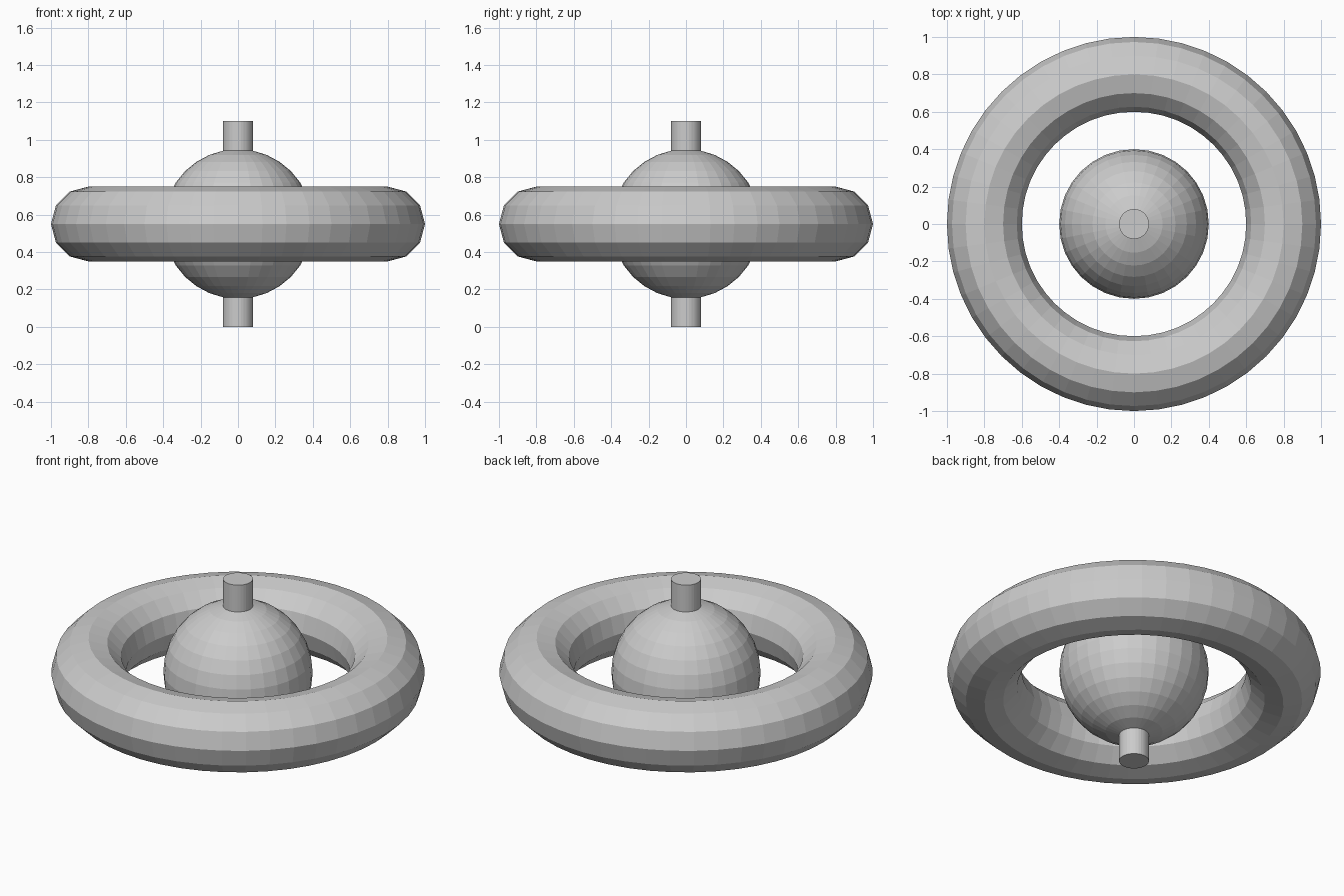
import bpy

cube = bpy.data.objects.get("Cube")
if cube:
    bpy.data.objects.remove(cube, do_unlink=True)

CENTRE = (0, 0, 0.55)

# Single light grey finish
grey = bpy.data.materials.new("light_grey")
grey.use_nodes = True
colour = (0.6, 0.6, 0.6, 1)
grey.diffuse_color = colour
grey.node_tree.nodes["Principled BSDF"].inputs["Base Color"].default_value = colour


def finish(name):
    """Name the new part, colour it and keep its facets flat."""
    part = bpy.context.object
    part.name = name
    part.data.name = name
    part.data.materials.append(grey)
    bpy.ops.object.shade_flat()


# Outer ring
bpy.ops.mesh.primitive_torus_add(location=CENTRE, major_radius=0.8, minor_radius=0.2,
                                 major_segments=48, minor_segments=12)
finish("ring")

# Central ball
bpy.ops.mesh.primitive_uv_sphere_add(location=CENTRE, radius=0.4, segments=32, ring_count=16)
finish("ball")

# Axle through the ball
bpy.ops.mesh.primitive_cylinder_add(location=CENTRE, radius=0.08, depth=1.1, vertices=32)
finish("axle")
